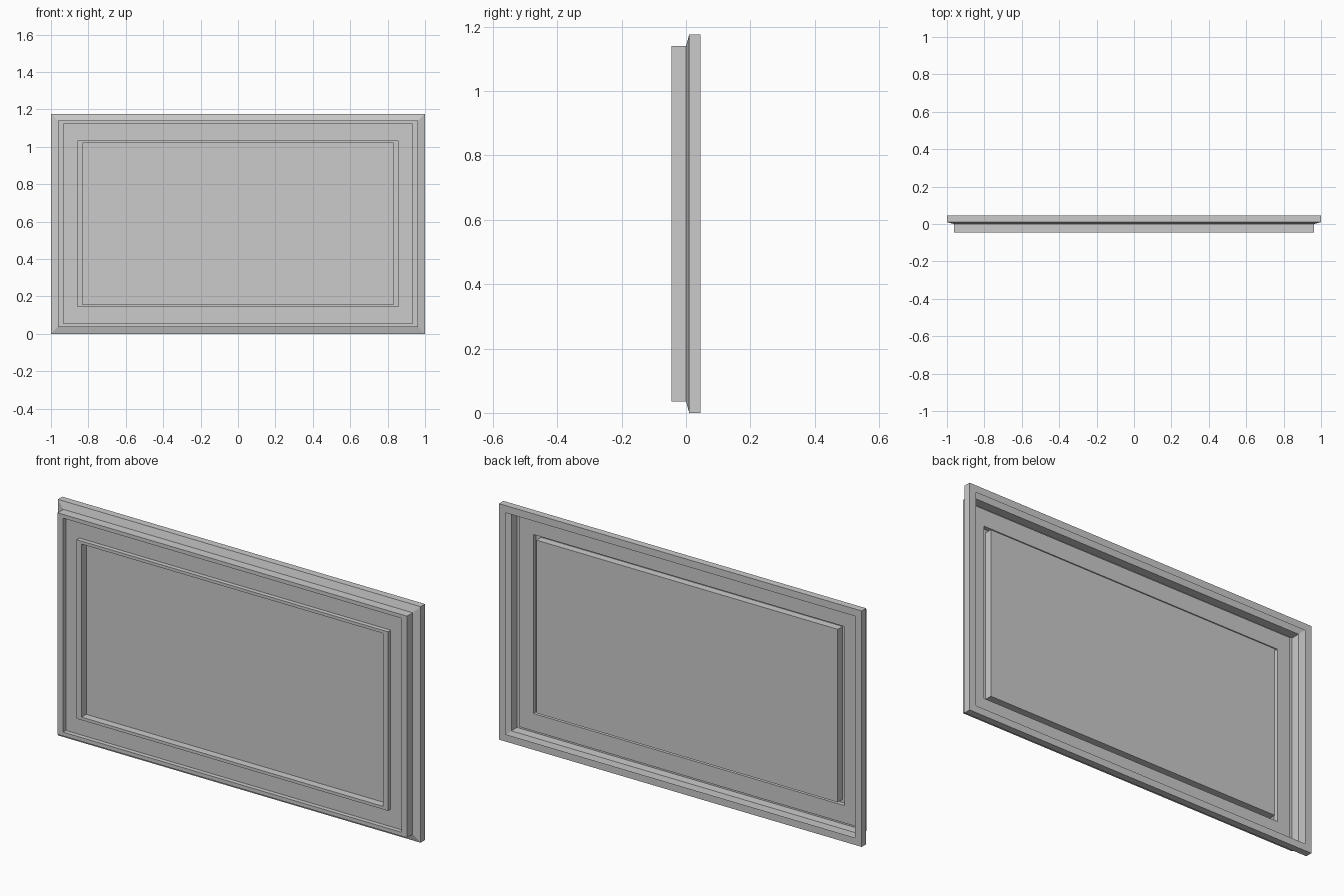
import bpy

if "Cube" in bpy.data.objects:
    bpy.data.objects.remove(bpy.data.objects["Cube"])

W, H = 2.0, 1.176  # overall width and height


def loft(name, steps, cap=False):
    """Bridge rectangular loops; each step is (side inset, top/bottom inset, y)."""
    verts, faces = [], []
    for dx, dz, y in steps:
        x = W / 2 - dx
        verts += [(-x, y, dz), (x, y, dz), (x, y, H - dz), (-x, y, H - dz)]
    for k in range(len(steps) - 1):
        a, b = 4 * k, 4 * k + 4
        for i in range(4):
            j = (i + 1) % 4
            faces.append((a + i, a + j, b + j, b + i))
    if cap:
        n = len(verts)
        faces.append((n - 4, n - 3, n - 2, n - 1))
    mesh = bpy.data.meshes.new(name)
    mesh.from_pydata(verts, [], faces)
    mesh.update()
    obj = bpy.data.objects.new(name, mesh)
    bpy.context.collection.objects.link(obj)
    return obj


FRONT, FIELD, PANEL = -0.045, -0.023, -0.008

# Outer frame: back lip, side, shallow bevel, stepped wall, front rim
loft("outer_frame", [
    (0.037, 0.036, 0.045),
    (0.0, 0.0, 0.045),
    (0.0, 0.0, 0.010),
    (0.037, 0.036, 0.0),
    (0.037, 0.036, FRONT),
    (0.067, 0.055, FRONT),
    (0.067, 0.055, FIELD),
])

# Flat recessed border between the rim and the inner moulding
loft("recessed_border", [(0.067, 0.055, FIELD), (0.142, 0.142, FIELD)])

# Raised inner moulding with the sunken centre panel
loft("inner_moulding_panel", [
    (0.142, 0.142, FIELD),
    (0.142, 0.142, FRONT),
    (0.169, 0.157, FRONT),
    (0.169, 0.157, PANEL),
], cap=True)
